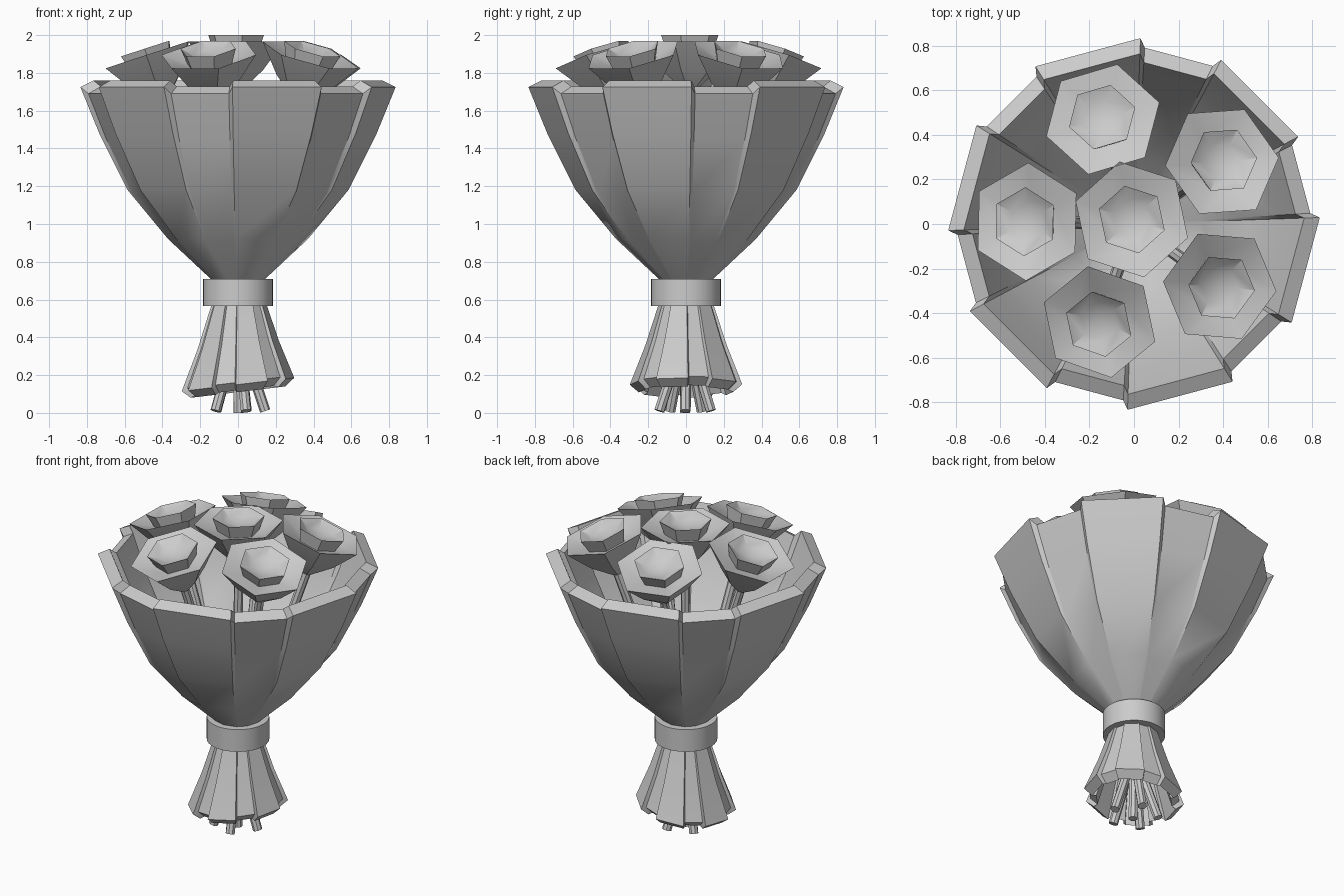
import bpy, bmesh
from math import sin, cos, radians, atan2, pi
from mathutils import Vector, Matrix

if "Cube" in bpy.data.objects:
    bpy.data.objects.remove(bpy.data.objects["Cube"], do_unlink=True)

grey = bpy.data.materials.new("plain grey")
grey.use_nodes = True
grey.diffuse_color = (0.6, 0.6, 0.6, 1)
grey.node_tree.nodes["Principled BSDF"].inputs["Base Color"].default_value = (0.6, 0.6, 0.6, 1)


def loft(name, rings, closed=False, matrix=Matrix()):
    """Skin a list of point rings; closed joins the last ring to the first."""
    bm = bmesh.new()
    loops = [[bm.verts.new(p) for p in ring] for ring in rings]
    n = len(loops[0])
    pairs = list(zip(loops, loops[1:]))
    if closed:
        pairs.append((loops[-1], loops[0]))
    for a, b in pairs:
        for i in range(n):
            j = (i + 1) % n
            bm.faces.new((a[i], a[j], b[j], b[i]))
    if not closed:
        bm.faces.new(loops[0])
        bm.faces.new(loops[-1])
    bmesh.ops.remove_doubles(bm, verts=bm.verts, dist=0.0005)
    bmesh.ops.recalc_face_normals(bm, faces=bm.faces)
    mesh = bpy.data.meshes.new(name)
    bm.to_mesh(mesh)
    bm.free()
    mesh.materials.append(grey)
    ob = bpy.data.objects.new(name, mesh)
    bpy.context.collection.objects.link(ob)
    ob.matrix_world = matrix
    bpy.ops.object.select_all(action='DESELECT')
    ob.select_set(True)
    bpy.context.view_layer.objects.active = ob
    bpy.ops.object.shade_smooth_by_angle(angle=radians(30))
    return ob


def lathe(name, profile, sides, turn=0.0, closed=False, matrix=Matrix()):
    angles = [turn + 2 * pi * i / sides for i in range(sides)]
    return loft(name, [[(r * cos(a), r * sin(a), z) for a in angles] for r, z in profile],
                closed, matrix)


def pleated(name, profile, step, drop, shear=0.0):
    """Closed shell of six raised panels alternating with six recessed ones."""
    section = []
    for k in range(6):
        c = 45 + 60 * k
        section += [(c - 17, 0), (c + 17, 0), (c + 18.5, 1), (c + 41.5, 1)]
    rings = []
    for r, z in profile:
        ring = []
        for deg, inner in section:
            a, rr = radians(deg), r * (1 - step * inner)
            x = rr * cos(a)
            ring.append((x, rr * sin(a), z - drop * r * inner + shear * x))
        rings.append(ring)
    return loft(name, rings, closed=True)


# Paper wrap: outer wall up, thick rim, inner wall down
pleated("paper_wrap",
        [(.14, .65), (.145, .71), (.37, .92), (.585, 1.18), (.735, 1.48), (.835, 1.725),
         (.765, 1.76), (.665, 1.51), (.515, 1.22), (.3, .97), (.06, .74)],
        step=.05, drop=.042)

# Flared paper skirt under the band, slightly tilted
pleated("paper_skirt",
        [(.135, .6), (.15, .56), (.215, .36), (.298, .15),
         (.25, .11), (.165, .36), (.1, .58)],
        step=.1, drop=-.04, shear=.12)

# Band round the neck
lathe("band", [(.13, .565), (.185, .565), (.185, .71), (.13, .71)], 32, closed=True)

# Six-sided flower: stem base, outer cup, rim, hollow, inner cup, bowl
FLOWER = [(.03, -.26), (.15, -.15), (.265, 0), (.125, -.05),
          (.155, .035), (.09, 0), (0, -.02)]


def flower(name, x, y, z, tilt):
    a = atan2(y, x) if tilt else radians(12)
    m = (Matrix.Translation((x, y, z)) @ Matrix.Rotation(a, 4, 'Z')
         @ Matrix.Rotation(tilt, 4, 'Y'))
    lathe(name + "_flower", FLOWER, 6, turn=radians(30), matrix=m)
    # Straight stem through the neck and out below the skirt
    top = m @ Vector((0, 0, -.22))
    foot = Vector((-.3 * x, -.3 * y, .01 if tilt else 0))
    line = top - foot
    aim = Matrix.Translation(foot) @ line.to_track_quat('Z', 'Y').to_matrix().to_4x4()
    lathe(name + "_stem", [(.028, 0), (.028, line.length)], 8, matrix=aim)


flower("middle", -.01, .02, 1.965, 0)
for name, x, y in [("back", -.14, .47), ("back_left", .395, .28), ("front_left", .385, -.28),
                   ("front", -.155, -.44), ("right", -.48, .01)]:
    flower(name, x, y, 1.895, radians(18))
